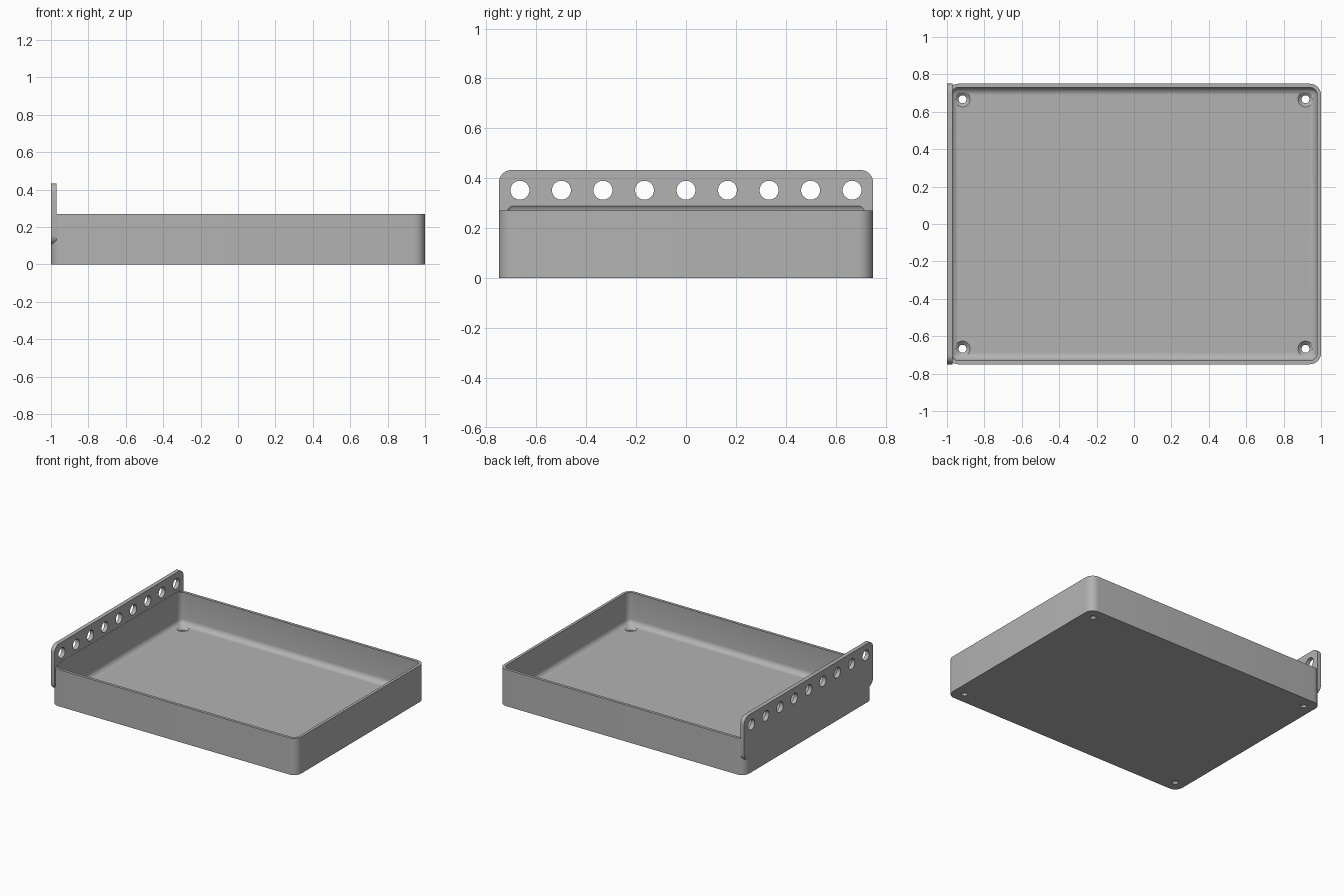
import bpy
import bmesh
import math
from mathutils import Matrix, Vector

default = bpy.data.objects.get("Cube")
if default:
    bpy.data.objects.remove(default, do_unlink=True)

grey = bpy.data.materials.new("plain_grey")
grey.use_nodes = True
grey.diffuse_color = (0.45, 0.45, 0.45, 1)
grey.node_tree.nodes["Principled BSDF"].inputs["Base Color"].default_value = grey.diffuse_color


def finish(name, bm):
    mesh = bpy.data.meshes.new(name)
    bmesh.ops.recalc_face_normals(bm, faces=bm.faces)
    bm.to_mesh(mesh)
    bm.free()
    mesh.materials.append(grey)
    obj = bpy.data.objects.new(name, mesh)
    bpy.context.collection.objects.link(obj)
    return obj


def rounded_box(name, low, high, radius, axis=None):
    """Box with rounded edges: all of them, or only those along one axis."""
    low, high = Vector(low), Vector(high)
    bm = bmesh.new()
    bmesh.ops.create_cube(bm, size=1)
    for v in bm.verts:
        v.co = (low + high) / 2 + v.co * (high - low)
    edges = [e for e in bm.edges if axis is None
             or abs((e.verts[0].co - e.verts[1].co).normalized()[axis]) > 0.9]
    bmesh.ops.bevel(bm, geom=edges, offset=radius, segments=8,
                    profile=0.5, affect='EDGES')
    return finish(name, bm)


def cone(name, centre, r_low, r_high, depth, turn=Matrix()):
    bm = bmesh.new()
    bmesh.ops.create_cone(bm, cap_ends=True, segments=40, radius1=r_low, radius2=r_high,
                          depth=depth, matrix=Matrix.Translation(centre) @ turn)
    return finish(name, bm)


def combine(target, other, operation):
    mod = target.modifiers.new("combine", 'BOOLEAN')
    mod.operation = operation
    mod.solver = 'EXACT'
    mod.object = other
    bpy.context.view_layer.objects.active = target
    bpy.ops.object.modifier_apply(modifier=mod.name)
    bpy.data.objects.remove(other, do_unlink=True)


FLOOR = 0.035

# Tray body with the upright hanging plate on its right side
tray = rounded_box("tray", (-1, -0.75, 0), (1, 0.75, 0.27), 0.06, axis=2)
plate = rounded_box("hanging_plate", (-1, -0.75, 0.107), (-0.97, 0.75, 0.433), 0.05, axis=0)
combine(tray, plate, 'UNION')

# Hollow with rounded floor edges, cut a little into the plate
hollow = rounded_box("hollow", (-0.98, -0.73, FLOOR), (0.98, 0.73, 0.303), 0.04)
combine(tray, hollow, 'DIFFERENCE')

# Row of round holes in the plate
sideways = Matrix.Rotation(math.pi / 2, 4, 'Y')
for i in range(9):
    y = (i - 4) * 0.1665
    combine(tray, cone("plate_hole", (-0.985, y, 0.352), 0.038, 0.038, 0.1, sideways),
            'DIFFERENCE')

# Countersunk screw holes in the floor corners
for x in (-0.917, 0.917):
    for y in (-0.667, 0.667):
        combine(tray, cone("screw_hole", (x, y, 0), 0.021, 0.021, 0.2), 'DIFFERENCE')
        combine(tray, cone("countersink", (x, y, FLOOR - 0.009), 0.019, 0.043, 0.022),
                'DIFFERENCE')

# Smooth fillets, sharp edges
bpy.ops.object.select_all(action='DESELECT')
tray.select_set(True)
bpy.context.view_layer.objects.active = tray
bpy.ops.object.shade_smooth_by_angle(angle=math.radians(30))
